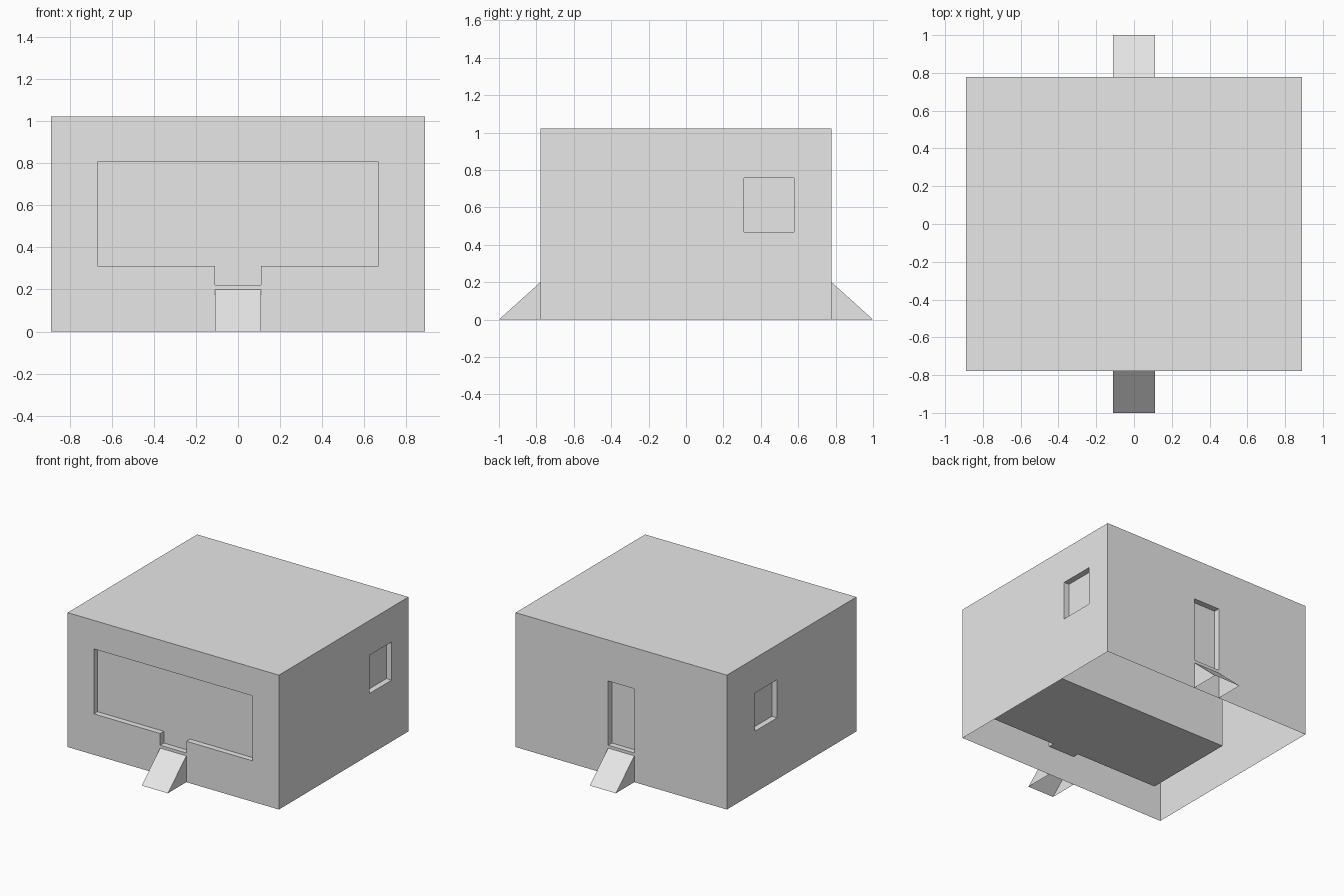
import bpy
import bmesh
from mathutils import Vector

if "Cube" in bpy.data.objects:
    bpy.data.objects.remove(bpy.data.objects["Cube"], do_unlink=True)

HALF_X, HALF_Y, HEIGHT = 0.889, 0.778, 1.022
DEPTH = 0.044          # depth of doors and windows
FLOOR = 0.222

grey = bpy.data.materials.new("plain_grey")
grey.use_nodes = True
grey.diffuse_color = (0.8, 0.8, 0.8, 1)
grey.node_tree.nodes["Principled BSDF"].inputs["Base Color"].default_value = (0.8, 0.8, 0.8, 1)


def add_object(name, bm):
    bmesh.ops.recalc_face_normals(bm, faces=bm.faces[:])
    mesh = bpy.data.meshes.new(name)
    bm.to_mesh(mesh)
    bm.free()
    mesh.materials.append(grey)
    obj = bpy.data.objects.new(name, mesh)
    bpy.context.collection.objects.link(obj)
    return obj


def prism(bm, points, offset):
    """Extrude a closed 3D outline along an offset."""
    face = bm.faces.new([bm.verts.new(p) for p in points])
    out = bmesh.ops.extrude_face_region(bm, geom=[face], use_keep_orig=True)
    verts = [g for g in out["geom"] if isinstance(g, bmesh.types.BMVert)]
    bmesh.ops.translate(bm, verts=verts, vec=Vector(offset))


def box(bm, low, high):
    (x0, y0, z0), (x1, y1, z1) = low, high
    prism(bm, [(x0, y0, z0), (x1, y0, z0), (x1, y1, z0), (x0, y1, z0)], (0, 0, z1 - z0))


def remove_faces(obj, test):
    bm = bmesh.new()
    bm.from_mesh(obj.data)
    bm.normal_update()
    bmesh.ops.delete(bm, geom=[f for f in bm.faces if test(f)], context="FACES")
    bm.to_mesh(obj.data)
    bm.free()


def is_bottom(face):
    return abs(face.calc_center_median().z) < 0.001


# Building body
bm = bmesh.new()
box(bm, (-HALF_X, -HALF_Y, 0), (HALF_X, HALF_Y, HEIGHT))
body = add_object("building_body", bm)

# Cutters: front opening with its step, back door, side windows
bm = bmesh.new()
half_outline = [(0.11, FLOOR), (0.11, 0.311), (0.667, 0.311), (0.667, 0.805)]
outline = half_outline + [(-x, z) for x, z in reversed(half_outline)]
prism(bm, [(x, -HALF_Y - 0.1, z) for x, z in outline], (0, 0.1 + DEPTH, 0))
box(bm, (-0.11, HALF_Y - DEPTH, FLOOR), (0.11, HALF_Y + 0.1, 0.71))
box(bm, (HALF_X - DEPTH, 0.31, 0.467), (HALF_X + 0.1, 0.577, 0.757))
box(bm, (-HALF_X - 0.1, 0.175, 0.467), (-HALF_X + DEPTH, 0.442, 0.757))
cutter = add_object("opening_cutter", bm)
cutter.hide_render = True

cut = body.modifiers.new("openings", "BOOLEAN")
cut.operation = "DIFFERENCE"
cut.solver = "EXACT"
cut.object = cutter
depsgraph = bpy.context.evaluated_depsgraph_get()
cut_mesh = bpy.data.meshes.new_from_object(body.evaluated_get(depsgraph))
body.modifiers.clear()
body.data = cut_mesh
bpy.data.objects.remove(cutter, do_unlink=True)

# The shell is open underneath
remove_faces(body, is_bottom)

# Front room hanging inside the shell, behind the front opening
bm = bmesh.new()
box(bm, (-0.8, -HALF_Y + DEPTH, FLOOR), (0.8, -0.005, 0.97))
room = add_object("front_room", bm)
remove_faces(room, lambda f: f.normal.y < -0.9)

# Entrance ramps, open underneath and against the wall
for name, side in (("front_ramp", -1), ("back_ramp", 1)):
    bm = bmesh.new()
    wall = side * HALF_Y
    prism(bm, [(-0.11, wall, 0), (-0.11, side, 0), (-0.11, wall, 0.2)], (0.22, 0, 0))
    ramp = add_object(name, bm)
    remove_faces(ramp, lambda f: is_bottom(f) or f.normal.y * side < -0.9)
